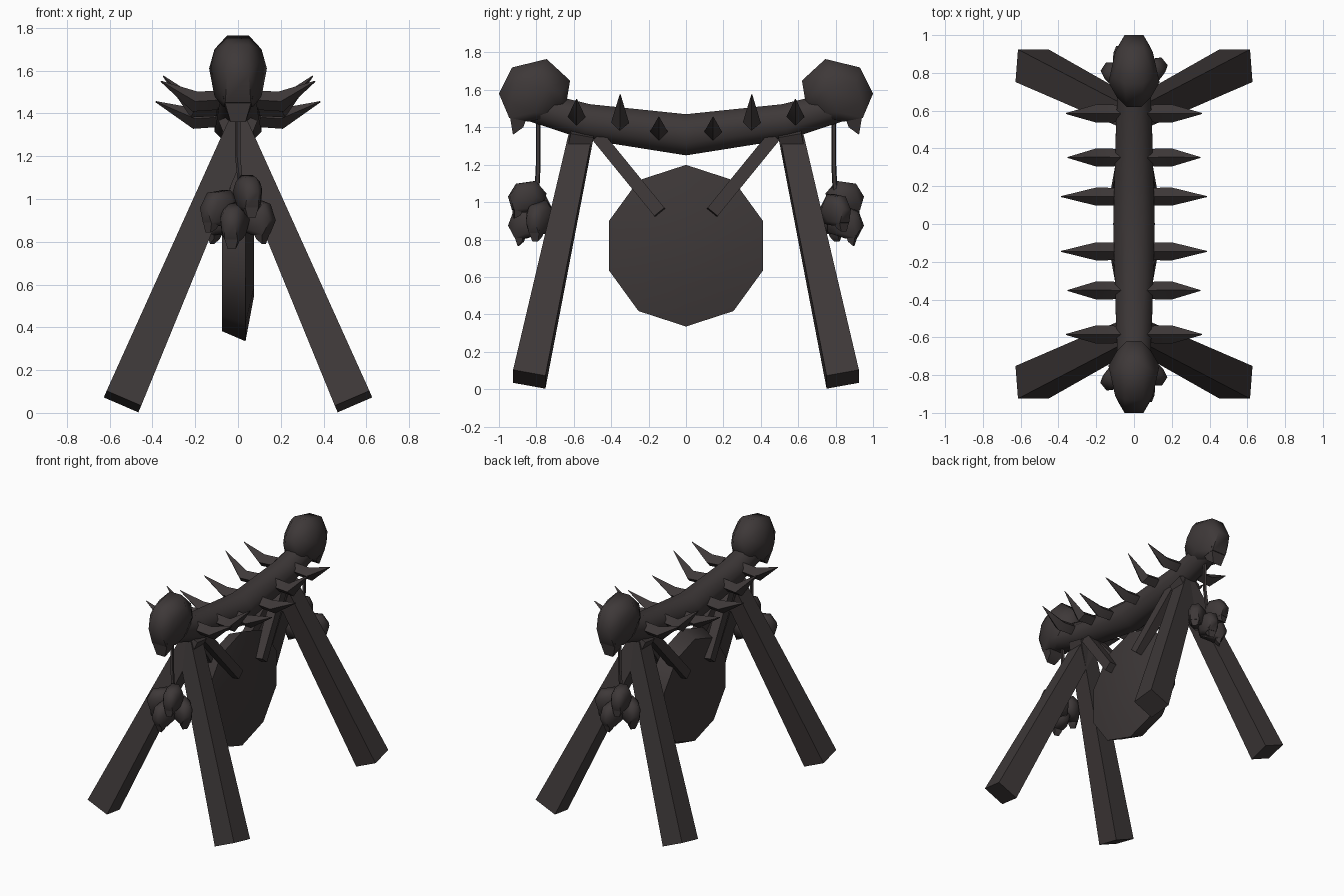
import bpy, bmesh, math
from mathutils import Vector, Matrix

cube = bpy.data.objects.get("Cube")
if cube:
    bpy.data.objects.remove(cube, do_unlink=True)

iron = bpy.data.materials.new("dark_brown")
iron.use_nodes = True
iron.diffuse_color = (0.048, 0.04, 0.04, 1)
iron.node_tree.nodes["Principled BSDF"].inputs["Base Color"].default_value = iron.diffuse_color


def finish(name, bm, angle=45):
    bmesh.ops.recalc_face_normals(bm, faces=bm.faces)
    mesh = bpy.data.meshes.new(name)
    bm.to_mesh(mesh)
    bm.free()
    mesh.materials.append(iron)
    obj = bpy.data.objects.new(name, mesh)
    bpy.context.collection.objects.link(obj)
    bpy.ops.object.select_all(action='DESELECT')
    obj.select_set(True)
    bpy.context.view_layer.objects.active = obj
    bpy.ops.object.shade_smooth_by_angle(angle=math.radians(angle))
    return obj


def tube(name, path, radii, sides, ref, angle=45):
    """Loft a regular section along a path; ref fixes the section's roll."""
    bm = bmesh.new()
    pts = [Vector(p) for p in path]
    rings = []
    for i, p in enumerate(pts):
        t = (pts[min(i + 1, len(pts) - 1)] - pts[max(i - 1, 0)]).normalized()
        u = Vector(ref)
        u = (u - t * u.dot(t)).normalized()
        v = t.cross(u)
        ring = []
        for k in range(sides):
            a = 2 * math.pi * (k + 0.5) / sides
            r = radii[i] / math.cos(math.pi / sides)
            ring.append(bm.verts.new(p + (u * math.cos(a) + v * math.sin(a)) * r))
        rings.append(ring)
    for a, b in zip(rings, rings[1:]):
        for k in range(sides):
            j = (k + 1) % sides
            bm.faces.new((a[k], a[j], b[j], b[k]))
    bm.faces.new(rings[0])
    bm.faces.new(rings[-1])
    return finish(name, bm, angle)


# Skull points: outward, up, half width
CRANIUM = [(-.19, .07, .04), (-.065, .185, .05), (.12, .14, .05), (.19, 0, .05),
           (.135, -.13, .06), (.03, -.15, .07), (-.16, -.11, .05),
           (-.06, .03, .135), (-.03, .12, .11), (.1, .06, .1),
           (0, -.1, .11), (.13, -.05, .085), (-.14, 0, .09)]
JAW = [(.03, -.1, .08), (.135, -.1, .07), (.06, -.18, .05), (.115, -.22, .035)]


def skull(name, place, yaw=0, pitch=0, size=1):
    bm = bmesh.new()
    for part in (CRANIUM, JAW):
        vs = [bm.verts.new((sx * w, y, z)) for y, z, w in part for sx in (-1, 1)]
        hull = bmesh.ops.convex_hull(bm, input=vs)
        loose = [v for v in vs if v.is_valid and not v.link_faces]
        bmesh.ops.delete(bm, geom=loose, context='VERTS')
    bm.transform(Matrix.Translation(place) @ Matrix.Rotation(yaw, 4, 'Z')
                 @ Matrix.Rotation(pitch, 4, 'X') @ Matrix.Scale(size, 4))
    finish(name, bm, 50)


# Sagging top beam
tube("top_beam", [(0, -.88, 1.53), (0, -.53, 1.43), (0, 0, 1.36), (0, .53, 1.43), (0, .88, 1.53)],
     [.08, .095, .11, .095, .08], 8, (1, 0, 0), 50)

# Gong: ten-sided disc with a flat back and a domed face
bm = bmesh.new()
rings = []
for x, r in ((-.075, .385), (.035, .432), (.075, .22)):
    rings.append([bm.verts.new((x, r * math.sin(k * math.pi / 5), .767 + r * math.cos(k * math.pi / 5)))
                  for k in range(10)])
for a, b in zip(rings, rings[1:]):
    for k in range(10):
        j = (k + 1) % 10
        bm.faces.new((a[k], a[j], b[j], b[k]))
bm.faces.new(rings[0])
bm.faces.new(rings[-1])
finish("gong", bm)

# Each end is the other turned half a circle
for s, end in ((-1, "front"), (1, "back")):
    turn = math.pi if s < 0 else 0

    skull(f"{end}_large_skull", (0, s * .81, 1.58), turn)
    tube(f"{end}_cord", [(0, s * .79, 1.48), (0, s * .79, 1.2), (s * -.02, s * .80, 1.0)],
         [.011] * 3, 5, (1, 0, 0))

    # Hanging cluster of small skulls
    cluster = [(-.05, .85, 1.02, .2, .1), (.085, .80, .95, -.9, .1),
               (.02, .85, .885, -.2, -.1), (-.08, .78, .91, 1.0, -.1)]
    for i, (x, y, z, yaw, pitch) in enumerate(cluster):
        skull(f"{end}_small_skull_{i + 1}", (s * x, s * y, z), turn + yaw, pitch, .52)

    for m, side in ((-1, "right"), (1, "left")):
        # Splayed square legs
        tube(f"{end}_{side}_leg", [(m * .54, s * .838, .053), (m * -.03, s * .555, 1.38)],
             [.088, .062], 4, (0, 1, 0), 30)
        # Struts holding the gong
        tube(f"{end}_{side}_strut", [(m * .03, s * .47, 1.35), (m * .09, s * .14, .945)],
             [.035, .035], 4, (1, 0, 0), 30)
        # Curved rib spikes
        for i, (y, z, tip_x, tip_z) in enumerate(((.145, 1.375, .385, 1.455),
                                                  (.352, 1.425, .35, 1.575),
                                                  (.585, 1.455, .36, 1.55))):
            tube(f"{end}_{side}_rib_{i + 1}",
                 [(m * .05, s * y, z + .01), (m * .2, s * y, z), (m * tip_x, s * y, tip_z)],
                 [.032, .034, .002], 4, (0, 1, 1), 40)
